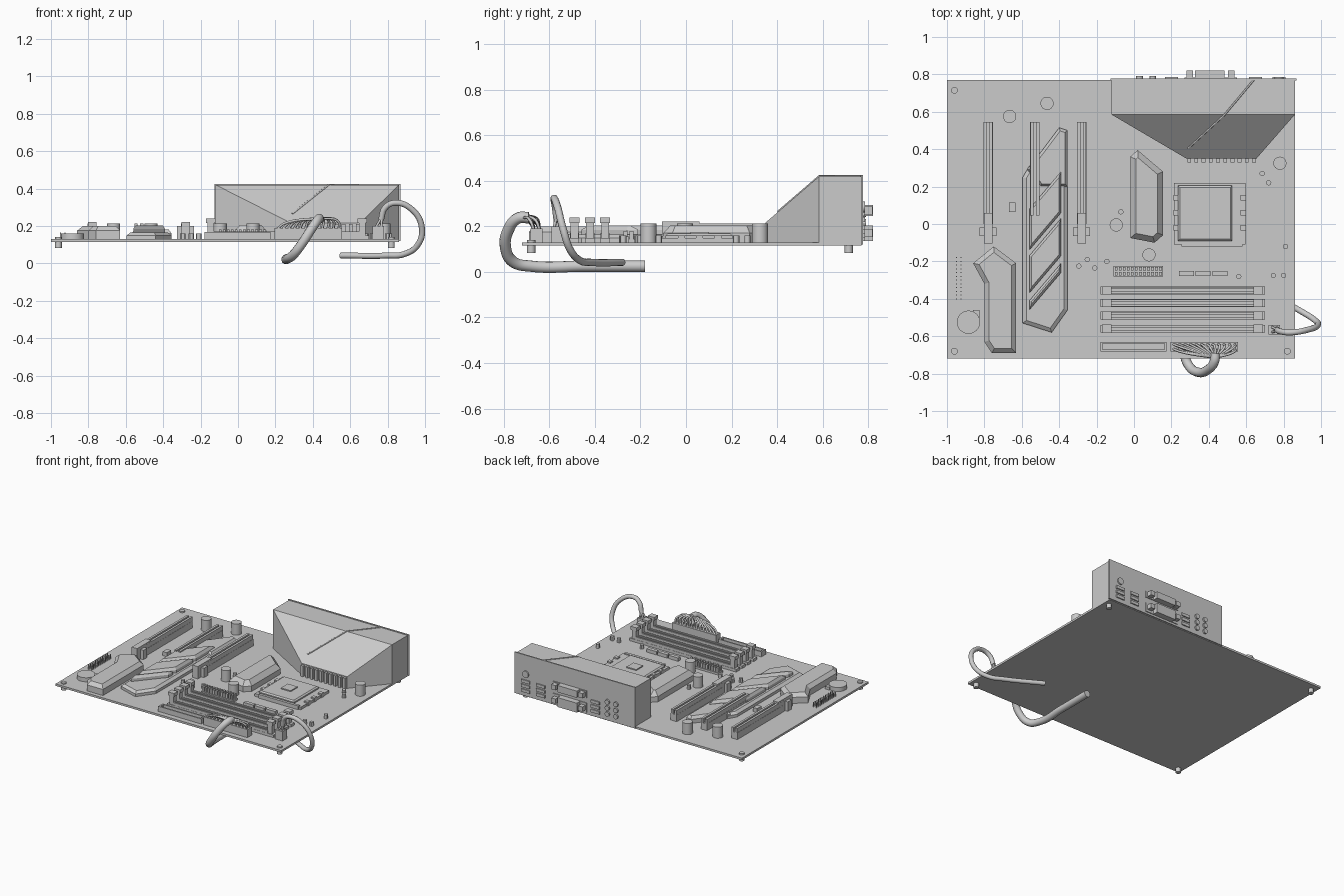
import bpy
import bmesh
import math
from mathutils import Vector

default_cube = bpy.data.objects.get("Cube")
if default_cube:
    bpy.data.objects.remove(default_cube, do_unlink=True)

# One neutral grey for the whole model
grey = bpy.data.materials.new("plain_grey")
grey.use_nodes = True
grey_colour = (0.6, 0.6, 0.6, 1)
grey.diffuse_color = grey_colour
grey.node_tree.nodes["Principled BSDF"].inputs["Base Color"].default_value = grey_colour

BOARD_TOP = 0.13


def finish(name, mesh_builder):
    """Turn a bmesh into a named grey object."""
    bmesh.ops.recalc_face_normals(mesh_builder, faces=mesh_builder.faces)
    mesh = bpy.data.meshes.new(name)
    mesh_builder.to_mesh(mesh)
    mesh_builder.free()
    mesh.materials.append(grey)
    part = bpy.data.objects.new(name, mesh)
    bpy.context.collection.objects.link(part)
    return part


def add_box(builder, x_range, y_range, z_range):
    corners = bmesh.ops.create_cube(builder, size=1)["verts"]
    for vert in corners:
        vert.co = Vector([low + (axis + 0.5) * (high - low) for axis, (low, high)
                          in zip(vert.co, (x_range, y_range, z_range))])


def boxes(name, ranges):
    builder = bmesh.new()
    for x_range, y_range, z_range in ranges:
        add_box(builder, x_range, y_range, z_range)
    return finish(name, builder)


def around(centre, width):
    return centre - width / 2, centre + width / 2


def smooth(part):
    bpy.ops.object.select_all(action="DESELECT")
    part.select_set(True)
    bpy.context.view_layer.objects.active = part
    bpy.ops.object.shade_smooth_by_angle()


def cylinders(name, centres, radius, bottom, top, sides=20):
    builder = bmesh.new()
    for x, y in centres:
        new = bmesh.ops.create_cone(builder, cap_ends=True, segments=sides, radius1=radius,
                                    radius2=radius, depth=top - bottom)["verts"]
        bmesh.ops.translate(builder, verts=new, vec=(x, y, (top + bottom) / 2))
    part = finish(name, builder)
    smooth(part)
    return part


def slab(name, outline, bottom, shoulder, top, inset):
    """Upright prism with a chamfered top."""
    builder = bmesh.new()
    face = builder.faces.new([builder.verts.new((x, y, bottom)) for x, y in outline])
    raised = bmesh.ops.extrude_face_region(builder, geom=[face])["geom"]
    for vert in [item for item in raised if isinstance(item, bmesh.types.BMVert)]:
        vert.co.z = shoulder
    cap = [item for item in raised if isinstance(item, bmesh.types.BMFace)]
    bmesh.ops.recalc_face_normals(builder, faces=builder.faces)
    bmesh.ops.inset_region(builder, faces=cap, thickness=inset, use_even_offset=True)
    for vert in cap[0].verts:
        vert.co.z = top
    return finish(name, builder)


def hull(name, points):
    builder = bmesh.new()
    for point in points:
        builder.verts.new(point)
    bmesh.ops.convex_hull(builder, input=builder.verts)
    bmesh.ops.dissolve_limit(builder, angle_limit=0.01, verts=builder.verts, edges=builder.edges)
    return finish(name, builder)


def tube(name, paths, radius, sharp=False, resolution=2):
    curve = bpy.data.curves.new(name, "CURVE")
    curve.dimensions = "3D"
    curve.bevel_depth = radius
    curve.bevel_resolution = resolution
    curve.use_fill_caps = True
    for path in paths:
        spline = curve.splines.new("POLY" if sharp else "BEZIER")
        points = spline.points if sharp else spline.bezier_points
        points.add(len(path) - 1)
        for point, place in zip(points, path):
            if sharp:
                point.co = (*place, 1)
            else:
                point.co = place
                point.handle_left_type = point.handle_right_type = "AUTO"
    curve.materials.append(grey)
    part = bpy.data.objects.new(name, curve)
    bpy.context.collection.objects.link(part)


# Circuit board with corner screws
boxes("circuit_board", [((-1, 0.86), (-0.72, 0.77), (0.115, BOARD_TOP))])
corners = [(x, y) for x in (-0.96, 0.82) for y in (-0.68, 0.715)]
cylinders("corner_standoffs", corners, 0.018, 0.083, 0.14)

# Angled cover above the rear ports
cover = [(x, y, z) for x in (-0.12, 0.86) for y in (0.585, 0.77) for z in (BOARD_TOP, 0.42)]
cover += [(x, 0.35, z) for x in (0.28, 0.655) for z in (BOARD_TOP, 0.217)]
hull("port_cover", cover)
boxes("rear_plate", [((-0.125, 0.87), (0.768, 0.778), (0.12, 0.425))])
tube("cover_seam", [[(0.64, 0.77, 0.42), (0.485, 0.585, 0.42), (0.29, 0.405, 0.265)]], 0.005, True)
boxes("cover_fins", [(around(0.295 + i * 0.0385, 0.02), (0.33, 0.36), (BOARD_TOP, 0.21))
                     for i in range(10)])

# Rear connectors
video = []
for low, high in ((0.135, 0.205), (0.245, 0.295)):
    video.append(((0.325, 0.485), (0.77, 0.822), (low, high)))
    video.append(((0.27, 0.55), (0.77, 0.784), (low, high)))
    for x in (0.297, 0.52):
        video.append((around(x, 0.035), (0.77, 0.82), around((low + high) / 2, 0.035)))
boxes("video_ports", video)
boxes("usb_ports", [(around(x, 0.07), (0.77, 0.786), around(z, 0.022))
                    for x in (0.2, 0.65, 0.775) for z in (0.16, 0.195, 0.23)])
jacks = cylinders("audio_jacks", [(x, z) for x in (0.03, 0.1) for z in (0.17, 0.215, 0.26)],
                  0.018, -0.79, -0.77, 12)
jacks.rotation_euler.x = math.pi / 2
jacks.location.z = 0
keyboard = cylinders("round_port", [(0.775, 0.285)], 0.025, -0.787, -0.77, 16)
keyboard.rotation_euler.x = math.pi / 2

# Long heatsink with diagonal raised panels
slab("long_heatsink_base", [(-0.595, 0.25), (-0.56, 0.31), (-0.41, 0.29), (-0.355, 0.22),
                            (-0.355, -0.46), (-0.44, -0.58), (-0.595, -0.53)],
     BOARD_TOP, 0.15, 0.165, 0.02)
slab("long_heatsink_arm", [(-0.57, 0.29), (-0.4, 0.515), (-0.355, 0.5), (-0.355, 0.2),
                           (-0.5, 0.2)], BOARD_TOP, 0.16, 0.18, 0.015)
for index, (low, high) in enumerate([(-0.46, -0.41), (-0.37, -0.17), (-0.14, 0.08)]):
    slab("heatsink_panel_%d" % index, [(-0.56, low), (-0.39, low + 0.2),
                                       (-0.39, high + 0.2), (-0.56, high)],
         0.16, 0.185, 0.203, 0.012)

# Smaller heatsinks
slab("corner_heatsink", [(-0.86, -0.21), (-0.75, -0.12), (-0.63, -0.21), (-0.63, -0.69),
                         (-0.76, -0.69), (-0.8, -0.63), (-0.8, -0.32)],
     BOARD_TOP, 0.175, 0.2, 0.025)
slab("power_heatsink", [(-0.02, 0.36), (0.02, 0.395), (0.155, 0.28), (0.155, -0.06),
                        (0.11, -0.1), (-0.02, -0.075)], BOARD_TOP, 0.17, 0.205, 0.03)

# Expansion slots: a base, two rails and an end latch
for x, low, latch in ((-0.78, 0, True), (-0.53, 0.045, False), (-0.28, 0, True)):
    rails = [(around(x, 0.05), (low, 0.545), (BOARD_TOP, 0.18))]
    rails += [(around(x + side, 0.017), (low, 0.545), (BOARD_TOP, 0.212)) for side in (-0.015, 0.015)]
    if latch:
        rails += [(around(x, 0.09), (-0.065, -0.02), (BOARD_TOP, 0.2)),
                  (around(x, 0.045), (-0.105, 0.06), (BOARD_TOP, 0.222))]
    boxes("expansion_slot", rails)

# Processor socket
boxes("processor_socket", [((0.215, 0.595), (-0.11, 0.22), (BOARD_TOP, 0.15)),
                           ((0.255, 0.58), (-0.12, -0.1), (BOARD_TOP, 0.158))]
      + [(around(x, 0.03), around(y, 0.03), (BOARD_TOP, 0.16))
         for x in (0.225, 0.585) for y in (-0.02, 0.06, 0.14)])
slab("processor", [(0.235, -0.09), (0.525, -0.09), (0.525, 0.205), (0.235, 0.205)],
     0.15, 0.16, 0.168, 0.01)
boxes("processor_core", [((0.34, 0.42), (0.02, 0.1), (0.16, 0.176))])

# Memory slots with raised end clips
for y in (-0.355, -0.422, -0.49, -0.56):
    memory = [((-0.18, 0.7), around(y, 0.042), (BOARD_TOP, 0.15))]
    memory += [((-0.13, 0.65), around(y + side, 0.013), (BOARD_TOP, 0.17)) for side in (-0.013, 0.013)]
    for x in (-0.145, 0.665):
        memory += [(around(x, 0.035), around(y, 0.034), (BOARD_TOP, 0.225)),
                   (around(x, 0.05), around(y, 0.044), (0.215, 0.24))]
    boxes("memory_slot", memory)

# Pin headers and small chips
boxes("drive_header", [((-0.18, 0.175), around(y, 0.01), (BOARD_TOP, 0.168)) for y in (-0.635, -0.677)]
      + [(around(x, 0.012), (-0.68, -0.63), (BOARD_TOP, 0.168)) for x in (-0.174, 0.169)]
      + [((-0.17, 0.165), (-0.675, -0.64), (BOARD_TOP, 0.145))])
boxes("socket_header", [((-0.11, 0.155), (-0.28, -0.225), (BOARD_TOP, 0.145))]
      + [(around(-0.095 + i * 0.0215, 0.015), around(y, 0.018), (0.14, 0.18))
         for i in range(12) for y in (-0.239, -0.266)])
boxes("small_chips", [(around(x, 0.08), (-0.277, -0.25), (BOARD_TOP, 0.155)) for x in (0.28, 0.37, 0.46)]
      + [(around(-0.65, 0.035), around(0.09, 0.05), (BOARD_TOP, 0.16))])
boxes("front_pins", [(around(x, 0.006), around(-0.4 + i * 0.02, 0.006), (BOARD_TOP, 0.165))
                     for x in (-0.95, -0.925) for i in range(12)])

# Capacitors and coin battery
cylinders("large_capacitors", [(-0.665, 0.575), (-0.465, 0.645), (0.78, 0.325),
                               (-0.095, -0.005), (0.08, -0.165)], 0.035, BOARD_TOP, 0.213, 24)
cylinders("small_capacitors", [(0.685, 0.27), (0.72, 0.22), (-0.07, 0.065), (0.81, -0.12),
                               (0.745, -0.275), (0.8, -0.275), (0.56, -0.28), (-0.145, -0.2),
                               (-0.25, -0.19), (-0.295, -0.225), (-0.21, -0.235)],
          0.014, BOARD_TOP, 0.16, 12)
cylinders("coin_battery", [(-0.885, -0.525)], 0.062, BOARD_TOP, 0.16, 32)
boxes("battery_holder", [((-0.86, -0.825), (-0.51, -0.46), (BOARD_TOP, 0.15))])

# Main power plug, its fan of wires and the looping cable
boxes("main_power_plug", [((0.195, 0.555), (-0.682, -0.63), (BOARD_TOP, 0.19))])
gather = (0.435, -0.715, 0.24)
tube("main_power_wires", [[(0.21 + i * 0.03, y, 0.185),
                           (0.25 + i * 0.026, y - 0.015, 0.235 - abs(i - 7) * 0.003),
                           gather] for i in range(12) for y in (-0.643, -0.668)], 0.007, resolution=1)
tube("main_power_cable", [[(0.435, -0.69, 0.238), (0.43, -0.735, 0.237), (0.39, -0.782, 0.18),
                           (0.345, -0.793, 0.11), (0.295, -0.76, 0.045), (0.265, -0.68, 0.025),
                           (0.26, -0.45, 0.025), (0.26, -0.18, 0.025)]], 0.025, resolution=4)

# Processor power plug and cable
boxes("processor_power_plug", [((0.72, 0.78), (-0.59, -0.54), (BOARD_TOP, 0.2))])
tube("processor_power_wires", [[(x, y, 0.19), (0.77, -0.567, 0.25)]
                               for x in (0.735, 0.765) for y in (-0.58, -0.55)], 0.007, resolution=1)
tube("processor_power_cable", [[(0.765, -0.567, 0.235), (0.785, -0.575, 0.295), (0.835, -0.58, 0.323),
                                (0.93, -0.565, 0.288), (0.983, -0.54, 0.19), (0.962, -0.51, 0.1),
                                (0.89, -0.465, 0.05), (0.8, -0.415, 0.042), (0.55, -0.28, 0.042)]],
     0.016, resolution=4)
